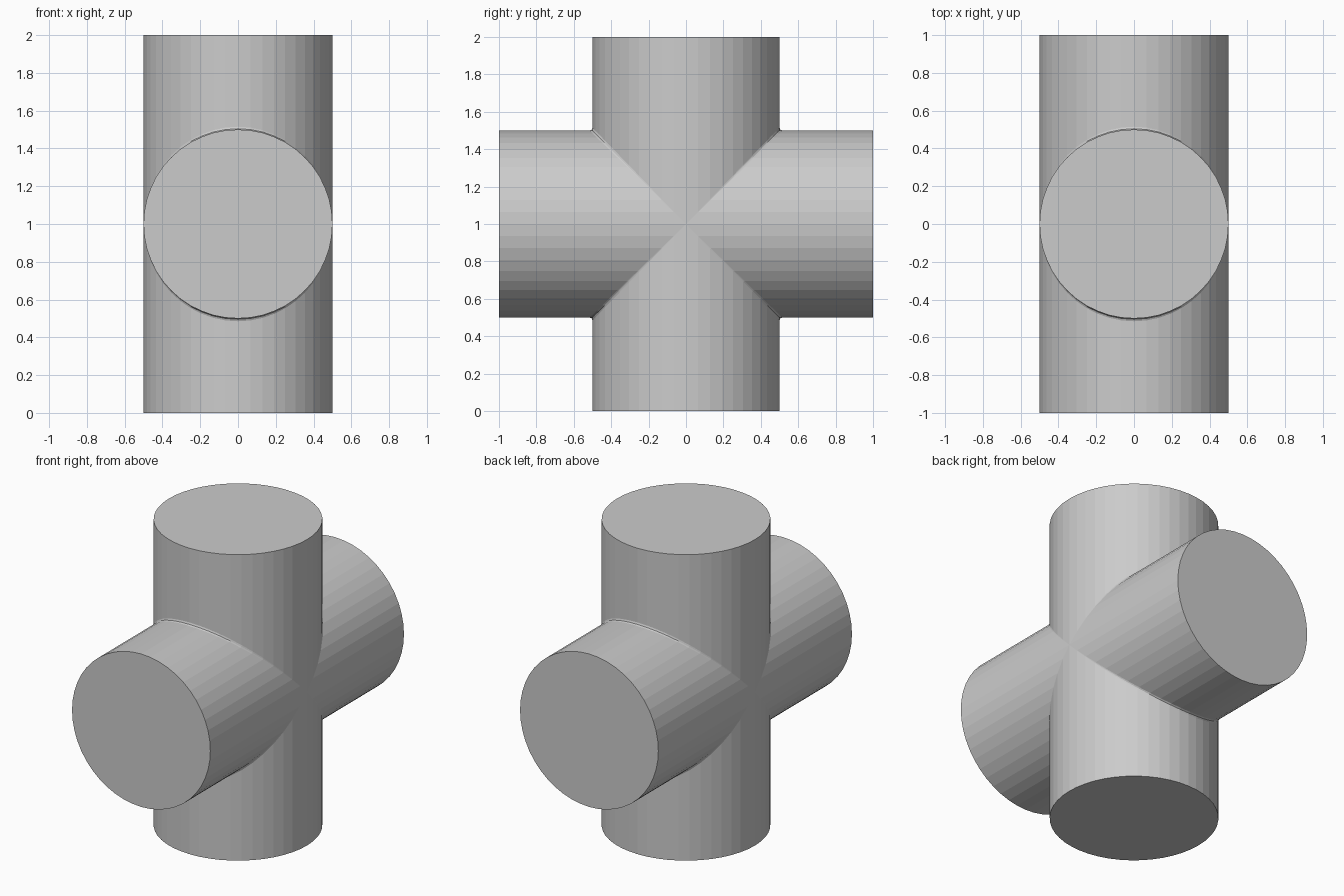
import bpy, bmesh
from math import cos, sin, pi, radians
from mathutils import Matrix, Vector

if "Cube" in bpy.data.objects:
    bpy.data.objects.remove(bpy.data.objects["Cube"])

SIDES = 48
RADIUS = 0.5
REACH = 1.0
FILLET = 0.015

bm = bmesh.new()


def add_face(points, turn):
    # Skip corners that coincide where the mitre lines meet
    unique = []
    for p in points:
        if all((p - q).length > 1e-5 for q in unique):
            unique.append(p)
    if len(unique) > 2:
        bm.faces.new([bm.verts.new(turn @ p) for p in unique])


def add_arm(turn):
    outer, inner, crease = [], [], []
    for i in range(SIDES):
        a = 2 * pi * i / SIDES
        x, y = RADIUS * cos(a), RADIUS * sin(a)
        gap = FILLET * abs(sin(a))
        side = 1 if y >= 0 else -1
        outer.append(Vector((x, y, REACH)))
        inner.append(Vector((x, y, abs(y) + gap)))
        mid = abs(y) + gap * 0.3
        crease.append(Vector((x, side * mid, mid)))
    for i in range(SIDES):
        j = (i + 1) % SIDES
        # Pipe wall, then half of the fillet shared with the next arm
        add_face([inner[i], inner[j], outer[j], outer[i]], turn)
        add_face([crease[i], crease[j], inner[j], inner[i]], turn)
    # Flat end cap
    add_face(outer, turn)


# Four equal mitred arms in the YZ plane
for quarter in range(4):
    add_arm(Matrix.Rotation(radians(90 * quarter), 4, "X"))

bmesh.ops.remove_doubles(bm, verts=bm.verts, dist=1e-4)
bmesh.ops.recalc_face_normals(bm, faces=bm.faces)
bmesh.ops.translate(bm, verts=bm.verts, vec=(0, 0, REACH))

mesh = bpy.data.meshes.new("crossed_cylinders")
bm.to_mesh(mesh)
bm.free()
cross = bpy.data.objects.new("crossed_cylinders", mesh)
bpy.context.collection.objects.link(cross)
